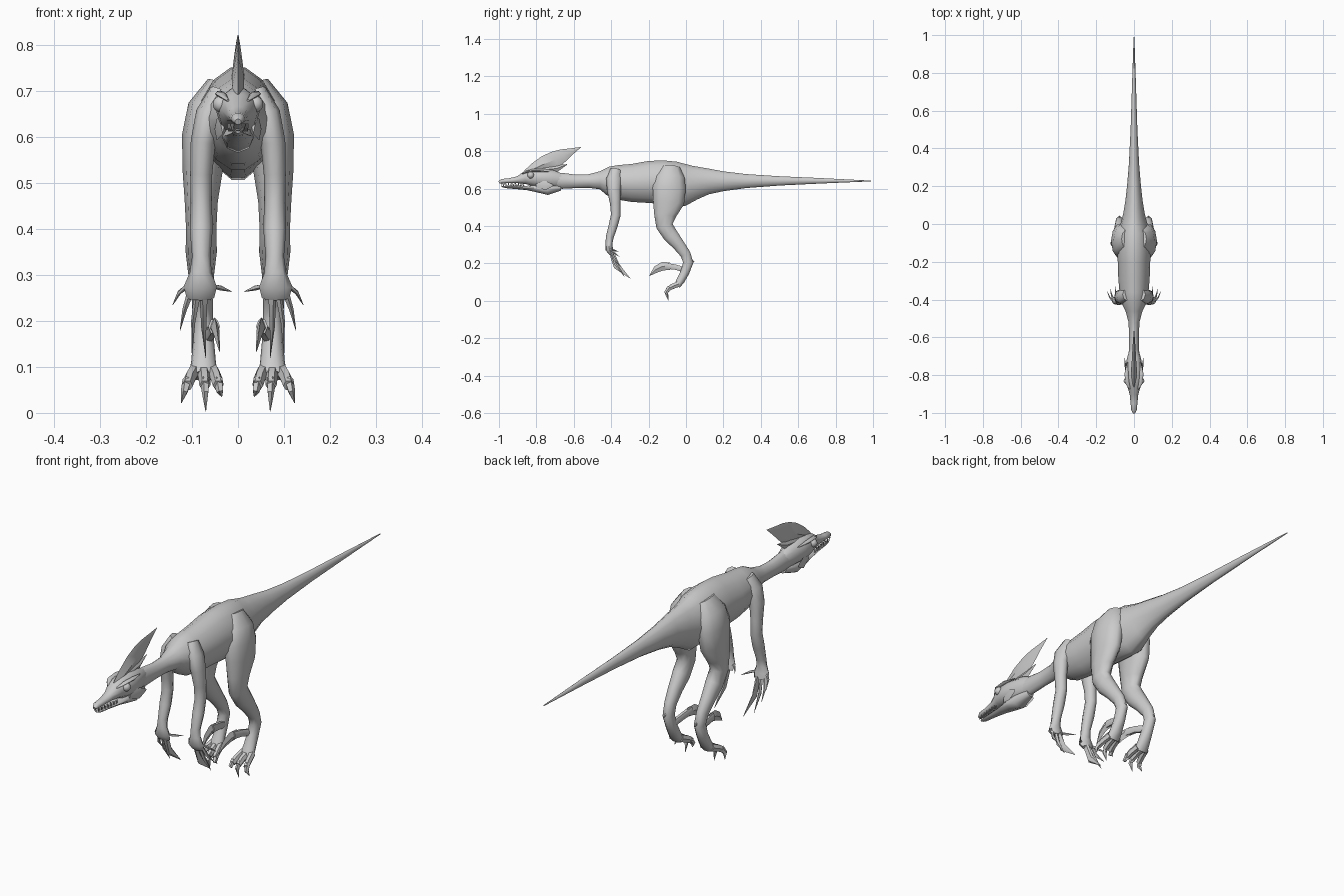
import bpy, bmesh, math
from mathutils import Vector

skin = bpy.data.materials.new("grey skin")
skin.diffuse_color = (0.6, 0.6, 0.6, 1)


def finish(name, bm, mirror=False, angle=40):
    bmesh.ops.recalc_face_normals(bm, faces=bm.faces)
    me = bpy.data.meshes.new(name)
    bm.to_mesh(me)
    bm.free()
    me.materials.append(skin)
    for p in me.polygons:
        p.use_smooth = True
    me.set_sharp_from_angle(angle=math.radians(angle))
    ob = bpy.data.objects.new(name, me)
    bpy.context.collection.objects.link(ob)
    if mirror:
        ob.modifiers.new("mirror", 'MIRROR').use_mirror_merge = False
    return ob


def add_tube(bm, secs, sides, power=1.0):
    """Skin a row of sections (x, y, z, half width, half depth)."""
    pts = [Vector(s[:3]) for s in secs]
    rings = []
    for i, s in enumerate(secs):
        t = (pts[min(i + 1, len(pts) - 1)] - pts[max(i - 1, 0)]).normalized()
        a = (Vector((1, 0, 0)) - t * t.x).normalized()
        b = t.cross(a)
        ring = []
        for k in range(sides):
            u = 2 * math.pi * k / sides
            c, d = math.cos(u), math.sin(u)
            c = math.copysign(abs(c) ** power, c)
            d = math.copysign(abs(d) ** power, d)
            ring.append(bm.verts.new(pts[i] + a * c * s[3] + b * d * s[4]))
        rings.append(ring)
    for r, q in zip(rings, rings[1:]):
        for k in range(sides):
            n = (k + 1) % sides
            bm.faces.new((r[k], r[n], q[n], q[k]))
    bm.faces.new(rings[0])
    bm.faces.new(rings[-1])


def tube(name, secs, sides=10, power=1.0, mirror=False, angle=60):
    bm = bmesh.new()
    add_tube(bm, secs, sides, power)
    return finish(name, bm, mirror, angle)


def spine(rows):
    """Rows of (y, top, bottom, half width) along the centre line."""
    return [(0, y, (t + b) / 2, w, (t - b) / 2) for y, t, b, w in rows]


# Neck, torso and tail in one skin
tube("body", spine([
    (-0.72, .69, .60, .030), (-0.66, .685, .598, .027), (-0.59, .676, .602, .026),
    (-0.52, .678, .603, .029), (-0.46, .694, .595, .045), (-0.42, .720, .565, .066),
    (-0.37, .729, .540, .076), (-0.29, .735, .526, .083), (-0.20, .751, .520, .086),
    (-0.13, .755, .515, .090), (-0.06, .748, .508, .085), (-0.01, .738, .503, .074),
    (0.05, .725, .540, .058), (0.12, .710, .568, .046), (0.20, .694, .585, .037),
    (0.32, .679, .602, .027), (0.50, .667, .616, .018), (0.72, .657, .627, .011),
    (0.99, .643, .639, .002)]), 14, 1.15)

# Skull with upper snout, and lower jaw
tube("skull", spine([
    (-0.66, .680, .610, .022), (-0.71, .700, .602, .037), (-0.77, .709, .602, .047),
    (-0.82, .708, .612, .045), (-0.86, .695, .622, .036), (-0.90, .667, .628, .023),
    (-0.95, .655, .629, .018), (-0.985, .653, .627, .015), (-1.0, .640, .626, .007)]), 10)
tube("lower_jaw", spine([
    (-0.67, .625, .590, .018), (-0.74, .630, .566, .034), (-0.79, .625, .579, .034),
    (-0.85, .615, .592, .025), (-0.91, .616, .598, .017), (-0.965, .615, .603, .013),
    (-0.985, .614, .609, .006)]), 8)

# Head crest: main blade and a short spike behind it
tube("crest", [
    (0, -.86, .685, .008, .012), (0, -.815, .705, .013, .030), (0, -.755, .733, .013, .043),
    (0, -.70, .755, .011, .046), (0, -.655, .779, .008, .034), (0, -.61, .800, .005, .017),
    (0, -.562, .822, .001, .001)], 4, angle=30)
tube("crest_spike", [(0, -.77, .70, .012, .025), (0, -.69, .708, .009, .018),
                     (0, -.635, .730, .001, .001)], 4, angle=30)

# Eyes, brows and cheek fins
bm = bmesh.new()
bmesh.ops.create_uvsphere(bm, u_segments=12, v_segments=8, radius=.018)
bmesh.ops.translate(bm, verts=bm.verts, vec=(.037, -.83, .672))
finish("eyes", bm, True)
tube("brows", [(.022, -.875, .680, .003, .003), (.036, -.84, .693, .011, .006),
               (.040, -.79, .694, .010, .007), (.034, -.73, .69, .002, .002)], 6, mirror=True)
tube("cheek_fins", [(.033, -.80, .625, .004, .018), (.046, -.75, .617, .005, .024),
                    (.050, -.71, .618, .001, .004)], 4, mirror=True, angle=30)

# Teeth along both jaws
bm = bmesh.new()
for i in range(7):
    y = -.985 + i * .018
    x = .010 + i * .0017
    add_tube(bm, [(x, y, .630, .003, .004), (x + .001, y, .612, .0005, .0005)], 4)
    add_tube(bm, [(x - .001, y + .009, .612, .003, .004),
                  (x, y + .009, .628, .0005, .0005)], 4)
finish("teeth", bm, True)

# Arms with shoulder, elbow and flared hand
tube("arms", [
    (.040, -.375, .700, .022, .030), (.062, -.385, .650, .030, .042),
    (.076, -.385, .590, .027, .037), (.080, -.378, .520, .024, .028),
    (.080, -.375, .460, .023, .026), (.080, -.390, .400, .025, .024),
    (.080, -.408, .340, .020, .021), (.081, -.412, .305, .024, .018),
    (.082, -.410, .275, .036, .020), (.082, -.398, .250, .030, .012)],
    8, mirror=True)

# Fingers: start, knuckle and tip of each, ending in claws
bm = bmesh.new()
for start, knuckle, tip, w, d in [
        ((.112, -.405, .275), (.128, -.390, .262), (.142, -.355, .235), .004, .006),
        ((.103, -.400, .262), (.116, -.385, .225), (.126, -.345, .180), .005, .008),
        ((.088, -.398, .258), (.097, -.375, .200), (.100, -.330, .130), .005, .010),
        ((.074, -.398, .258), (.074, -.370, .185), (.070, -.298, .120), .006, .018),
        ((.052, -.405, .275), (.037, -.392, .272), (.014, -.360, .264), .004, .006)]:
    add_tube(bm, [(*start, w * 1.6, d * .8), (*knuckle, w, d), (*tip, .0007, .0007)], 5)
finish("fingers", bm, True)

# Legs from hip to foot
tube("legs", [
    (.038, -.080, .715, .030, .050), (.060, -.085, .660, .050, .082),
    (.073, -.090, .600, .049, .093), (.077, -.093, .530, .044, .088),
    (.080, -.112, .460, .036, .063), (.080, -.115, .400, .033, .047),
    (.080, -.082, .350, .034, .043), (.080, -.040, .300, .028, .034),
    (.078, -.003, .250, .023, .029), (.076, .012, .205, .022, .029),
    (.075, -.005, .155, .023, .025), (.075, -.028, .110, .027, .023),
    (.076, -.048, .080, .033, .018)], 10, mirror=True)

# Toes with hooked claws
bm = bmesh.new()
for x0, x1, x2, z in [(.054, .043, .035, .035), (.075, .072, .070, .003), (.096, .110, .123, .022)]:
    add_tube(bm, [(x0, -.040, .090, .014, .017), (x1 * .6 + x0 * .4, -.075, .076, .013, .016),
                  (x1, -.100, .060, .012, .013)], 6)
    add_tube(bm, [(x1, -.088, .072, .011, .013), (x2 * .5 + x1 * .5, -.106, .046, .008, .011),
                  (x2, -.095, z, .0007, .0007)], 5)
finish("toes", bm, True)

# Raised inner toe with a large sickle claw, and the heel spur
tube("raised_toes", [(.066, -.005, .165, .012, .016), (.056, -.055, .180, .012, .016),
                     (.052, -.110, .188, .013, .018)], 6, mirror=True)
tube("sickle_claws", [(.053, -.085, .186, .010, .020), (.050, -.125, .185, .009, .023),
                      (.046, -.160, .168, .006, .018), (.040, -.195, .134, .001, .001)],
     4, mirror=True, angle=30)
tube("heel_spurs", [(.076, .015, .225, .010, .014), (.076, .045, .208, .001, .001)],
     5, mirror=True)
